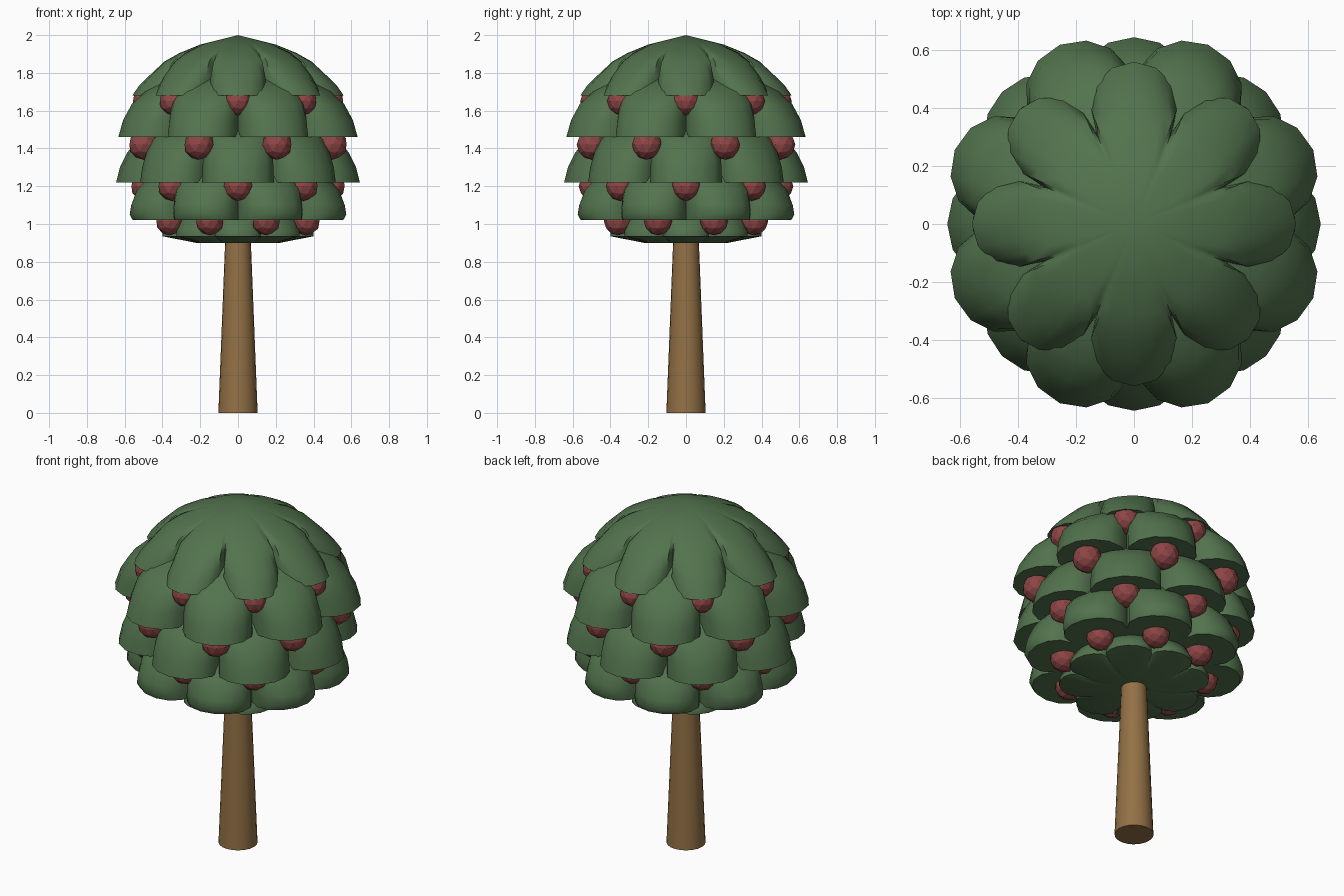
import bpy, bmesh
from math import sin, cos, radians

if "Cube" in bpy.data.objects:
    bpy.data.objects.remove(bpy.data.objects["Cube"])


def material(name, rgb):
    m = bpy.data.materials.new(name)
    m.diffuse_color = (*rgb, 1)
    m.use_nodes = True
    m.node_tree.nodes["Principled BSDF"].inputs["Base Color"].default_value = m.diffuse_color
    return m


GREEN = material("leaf_green", (0.085, 0.17, 0.075))
RED = material("fruit_red", (0.27, 0.06, 0.06))
BROWN = material("bark_brown", (0.29, 0.165, 0.06))


def finish(bm, name, mat, smooth=None):
    bmesh.ops.recalc_face_normals(bm, faces=bm.faces)
    me = bpy.data.meshes.new(name)
    bm.to_mesh(me)
    bm.free()
    me.materials.append(mat)
    ob = bpy.data.objects.new(name, me)
    bpy.context.collection.objects.link(ob)
    if smooth:
        bpy.ops.object.select_all(action='DESELECT')
        ob.select_set(True)
        bpy.context.view_layer.objects.active = ob
        bpy.ops.object.shade_smooth_by_angle(angle=radians(smooth))
    return ob


# Angles across one lobe (crowded toward the crease), repeated eight times
LOBE = (-22.5, -20.5, -15, -8, 0, 8, 15, 20.5)


def leaf_tier(name, profile, valley, turn):
    """Scalloped dome: profile runs from top pole along the lobe tip to bottom pole."""
    tip = max(r for r, z in profile)
    bm = bmesh.new()
    rings = []
    for rp, z in profile:
        if rp == 0:
            rings.append([bm.verts.new((0, 0, z))])
            continue
        ring = []
        for k in range(8):
            for a in LOBE:
                rim = valley + (tip - valley) * abs(cos(radians(4 * a))) ** 0.45
                r = rp / (1 + (rp / tip) ** 6 * ((tip / rim) ** 6 - 1)) ** (1 / 6)
                t = radians(k * 45 + a + turn)
                ring.append(bm.verts.new((r * sin(t), -r * cos(t), z)))
        rings.append(ring)
    for a, b in zip(rings, rings[1:]):
        n = max(len(a), len(b))
        for i in range(n):
            j = (i + 1) % n
            if len(a) == 1:
                bm.faces.new((a[0], b[i], b[j]))
            elif len(b) == 1:
                bm.faces.new((a[i], a[j], b[0]))
            else:
                bm.faces.new((a[i], a[j], b[j], b[i]))
    finish(bm, name, GREEN, 50)


# Five foliage tiers, alternating half a lobe
leaf_tier("leaf_tier_1", [(0, 2.0), (.2, 1.95), (.31, 1.905), (.39, 1.86), (.47, 1.785),
                          (.525, 1.73), (.56, 1.68), (0, 1.70)], .345, 0)
leaf_tier("leaf_tier_2", [(0, 1.82), (.3, 1.79), (.42, 1.75), (.51, 1.70), (.587, 1.635),
                          (.64, 1.55), (.67, 1.46), (0, 1.48)], .45, 22.5)
leaf_tier("leaf_tier_3", [(0, 1.58), (.4, 1.53), (.53, 1.45), (.585, 1.38), (.625, 1.30),
                          (.645, 1.22), (0, 1.24)], .47, 0)
leaf_tier("leaf_tier_4", [(0, 1.35), (.35, 1.32), (.48, 1.26), (.56, 1.18), (.595, 1.10),
                          (.605, 1.05), (.585, 1.02), (0, 1.03)], .43, 22.5)
leaf_tier("leaf_tier_5", [(0, 1.10), (.25, 1.08), (.36, 1.02), (.40, .96), (.40, .935),
                          (.22, .90), (0, .90)], .31, 0)

# Fruit rings tucked under each tier's lobe tips
for n, (dist, z, rad, turn) in enumerate([(.485, 1.65, .075, 0), (.54, 1.42, .08, 22.5),
                                          (.49, 1.20, .078, 0), (.39, 1.015, .075, 22.5)]):
    bm = bmesh.new()
    for k in range(8):
        t = radians(k * 45 + turn)
        ball = bmesh.ops.create_icosphere(bm, subdivisions=2, radius=rad)
        bmesh.ops.translate(bm, verts=ball["verts"], vec=(dist * sin(t), -dist * cos(t), z))
    finish(bm, f"fruit_ring_{n + 1}", RED)

# Tapered trunk
bm = bmesh.new()
bmesh.ops.create_cone(bm, cap_ends=True, segments=20, radius1=.104, radius2=.066, depth=.96)
bmesh.ops.translate(bm, verts=bm.verts, vec=(0, 0, .48))
finish(bm, "trunk", BROWN, 40)
